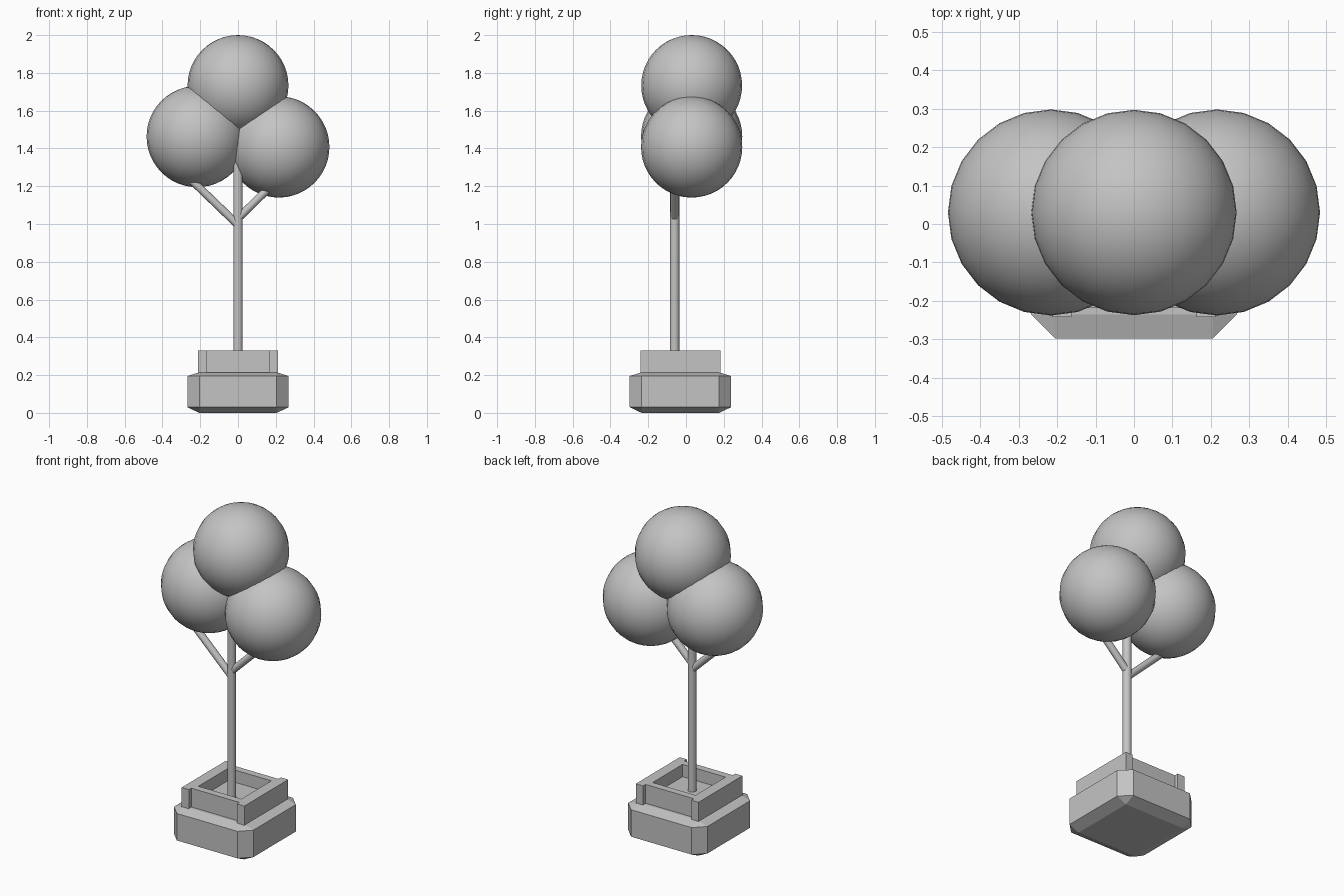
import bpy, bmesh, math
from mathutils import Vector

# Remove the default cube only
if "Cube" in bpy.data.objects:
    bpy.data.objects.remove(bpy.data.objects["Cube"], do_unlink=True)

BASE_Y = -0.03    # planter centre
TRUNK_Y = -0.06   # plane of the trunk and branches
CROWN_Y = 0.03    # crown centre

grey = bpy.data.materials.new("plain_grey")
grey.use_nodes = True
tone = (0.55, 0.55, 0.55, 1)
grey.diffuse_color = tone
grey.node_tree.nodes["Principled BSDF"].inputs["Base Color"].default_value = tone


def make_object(name, bm, smooth=False):
    bmesh.ops.recalc_face_normals(bm, faces=bm.faces)
    mesh = bpy.data.meshes.new(name)
    bm.to_mesh(mesh)
    bm.free()
    mesh.materials.append(grey)
    obj = bpy.data.objects.new(name, mesh)
    bpy.context.collection.objects.link(obj)
    if smooth:
        bpy.ops.object.select_all(action='DESELECT')
        obj.select_set(True)
        bpy.context.view_layer.objects.active = obj
        bpy.ops.object.shade_smooth_by_angle(angle=math.radians(35))
    return obj


def rod(name, start, end, radius):
    start, end = Vector(start), Vector(end)
    bm = bmesh.new()
    bmesh.ops.create_cone(bm, cap_ends=True, segments=16, radius1=radius,
                          radius2=radius, depth=(end - start).length)
    turn = (end - start).to_track_quat('Z', 'Y').to_matrix()
    bmesh.ops.rotate(bm, matrix=turn, verts=bm.verts)
    bmesh.ops.translate(bm, vec=(start + end) / 2, verts=bm.verts)
    return make_object(name, bm, True)


def ball(name, x, z, radius):
    bm = bmesh.new()
    bmesh.ops.create_uvsphere(bm, u_segments=24, v_segments=24, radius=radius)
    bmesh.ops.translate(bm, vec=(x, CROWN_Y, z), verts=bm.verts)
    return make_object(name, bm, True)


# Planter base: block with every edge and corner chamfered
bm = bmesh.new()
OUT, IN = 0.268, 0.205
for sx in (-1, 1):
    for sy in (-1, 1):
        for cap, shoulder in ((0.005, 0.03), (0.215, 0.195)):
            for x, y, z in ((OUT, IN, shoulder), (IN, OUT, shoulder), (IN, IN, cap)):
                # the underside rests on the ground
                bm.verts.new((sx * x, BASE_Y + sy * y, 0 if z == 0.005 else z))
bmesh.ops.convex_hull(bm, input=bm.verts)
bmesh.ops.dissolve_limit(bm, angle_limit=0.01, verts=bm.verts, edges=bm.edges)
make_object("planter_base", bm)

# Planter rim: outline with recessed front and back, around an open square bed
SIDE, POST, RECESS, BED = 0.212, 0.163, 0.188, 0.145
FLOOR, BOTTOM, TOP = 0.255, 0.205, 0.33
quarter = [(SIDE, SIDE), (POST, SIDE), (POST, RECESS)]
outline = (quarter + [(-x, y) for x, y in reversed(quarter)]
           + [(-x, -y) for x, y in quarter] + [(x, -y) for x, y in reversed(quarter)])
bed = [(BED, BED), (-BED, BED), (-BED, -BED), (BED, -BED)]
bm = bmesh.new()


def ring(points, z):
    verts = [bm.verts.new((x, BASE_Y + y, z)) for x, y in points]
    edges = [bm.edges.new((v, verts[i - 1])) for i, v in enumerate(verts)]
    return verts, edges


def wall(lower, upper):
    for i in range(len(lower)):
        bm.faces.new((lower[i - 1], lower[i], upper[i], upper[i - 1]))


outer_low, _ = ring(outline, BOTTOM)
outer_top, outer_edges = ring(outline, TOP)
bed_top, bed_edges = ring(bed, TOP)
bed_low, _ = ring(bed, FLOOR)
wall(outer_low, outer_top)
wall(bed_low, bed_top)
bm.faces.new(outer_low)
bm.faces.new(bed_low)
bmesh.ops.triangle_fill(bm, use_beauty=True, edges=outer_edges + bed_edges)
make_object("planter_rim", bm)

# Trunk and branches
rod("trunk", (0, TRUNK_Y, FLOOR - 0.01), (0, TRUNK_Y, 1.5), 0.025)
rod("right_branch", (0, TRUNK_Y, 0.995), (-0.27, TRUNK_Y, 1.255), 0.021)
rod("left_branch", (0, TRUNK_Y, 1.03), (0.21, TRUNK_Y, 1.235), 0.021)

# Crown of three foliage balls
ball("top_foliage", 0, 1.733, 0.267)
ball("right_foliage", -0.216, 1.463, 0.268)
ball("left_foliage", 0.216, 1.408, 0.268)
